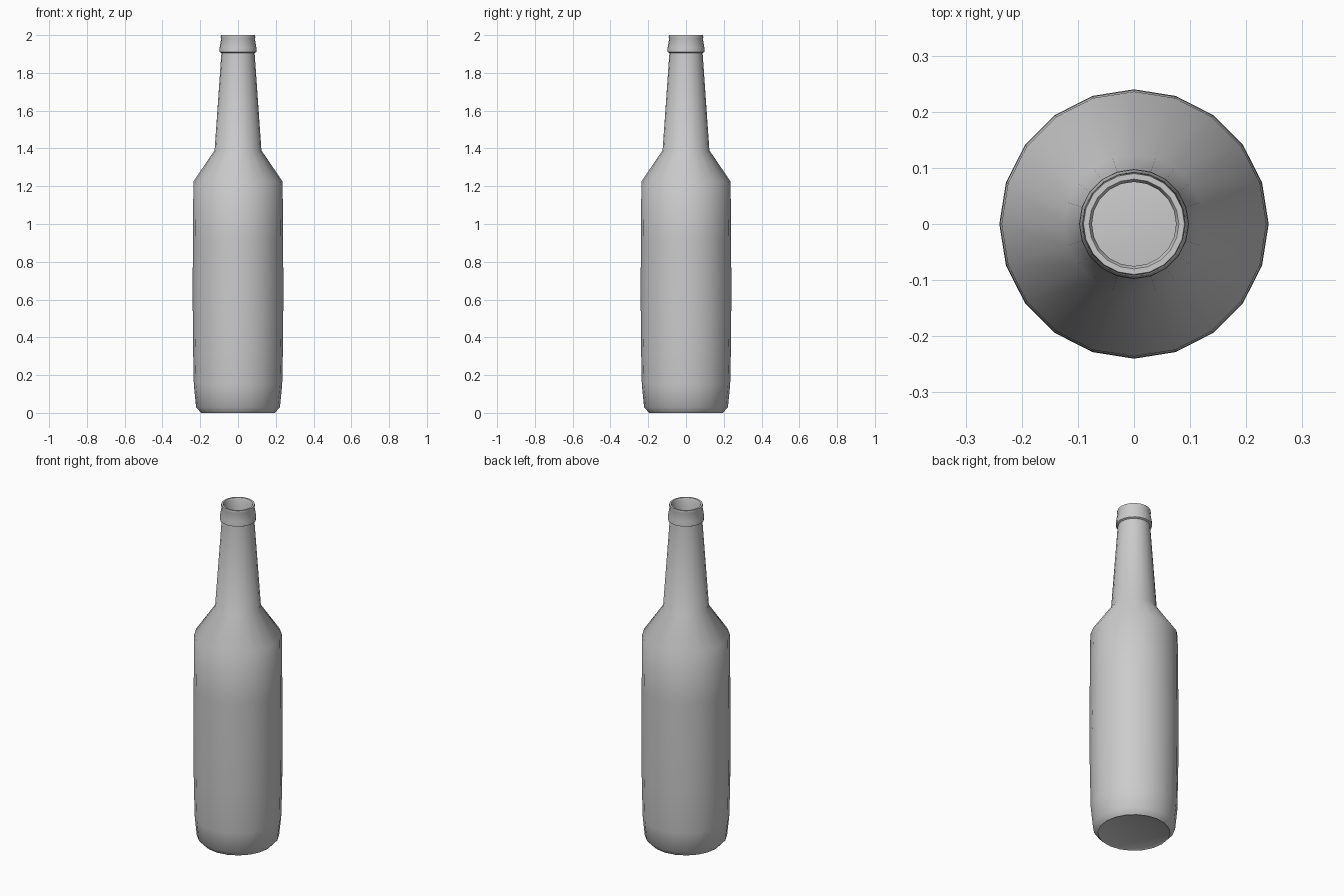
import bpy, bmesh, math

if "Cube" in bpy.data.objects:
    bpy.data.objects.remove(bpy.data.objects["Cube"])

SIDES = 20


def lathe(name, profile, angle):
    """Spin a (radius, height) profile about z; radius 0 closes with a fan."""
    bm = bmesh.new()
    rings = []
    for r, z in profile:
        n = SIDES if r > 0 else 1
        rings.append([bm.verts.new((r * math.cos(2 * math.pi * i / SIDES),
                                    r * math.sin(2 * math.pi * i / SIDES), z))
                      for i in range(n)])
    for a, b in zip(rings, rings[1:]):
        for i in range(SIDES):
            j = (i + 1) % SIDES
            if len(a) == 1:
                bm.faces.new((a[0], b[j], b[i]))
            else:
                bm.faces.new((a[i], a[j], b[j], b[i]))
    me = bpy.data.meshes.new(name)
    bm.to_mesh(me)
    bm.free()
    ob = bpy.data.objects.new(name, me)
    bpy.context.collection.objects.link(ob)
    bpy.context.view_layer.objects.active = ob
    ob.select_set(True)
    bpy.ops.object.shade_smooth_by_angle(angle=math.radians(angle))
    ob.select_set(False)
    return ob


# Bottle: base, body, shoulder, neck, collar, rolled lip and short inner throat
lathe("bottle", [
    (0, 0.005), (0.185, 0.005), (0.195, 0.0), (0.222, 0.03), (0.234, 0.15),
    (0.239, 0.40), (0.240, 0.65), (0.239, 0.92), (0.236, 1.225),
    (0.124, 1.39), (0.088, 1.905),
    (0.098, 1.91), (0.097, 1.935), (0.089, 1.982), (0.092, 1.99),
    (0.090, 2.0), (0.080, 2.0), (0.075, 1.99), (0.075, 1.90),
], 50)
